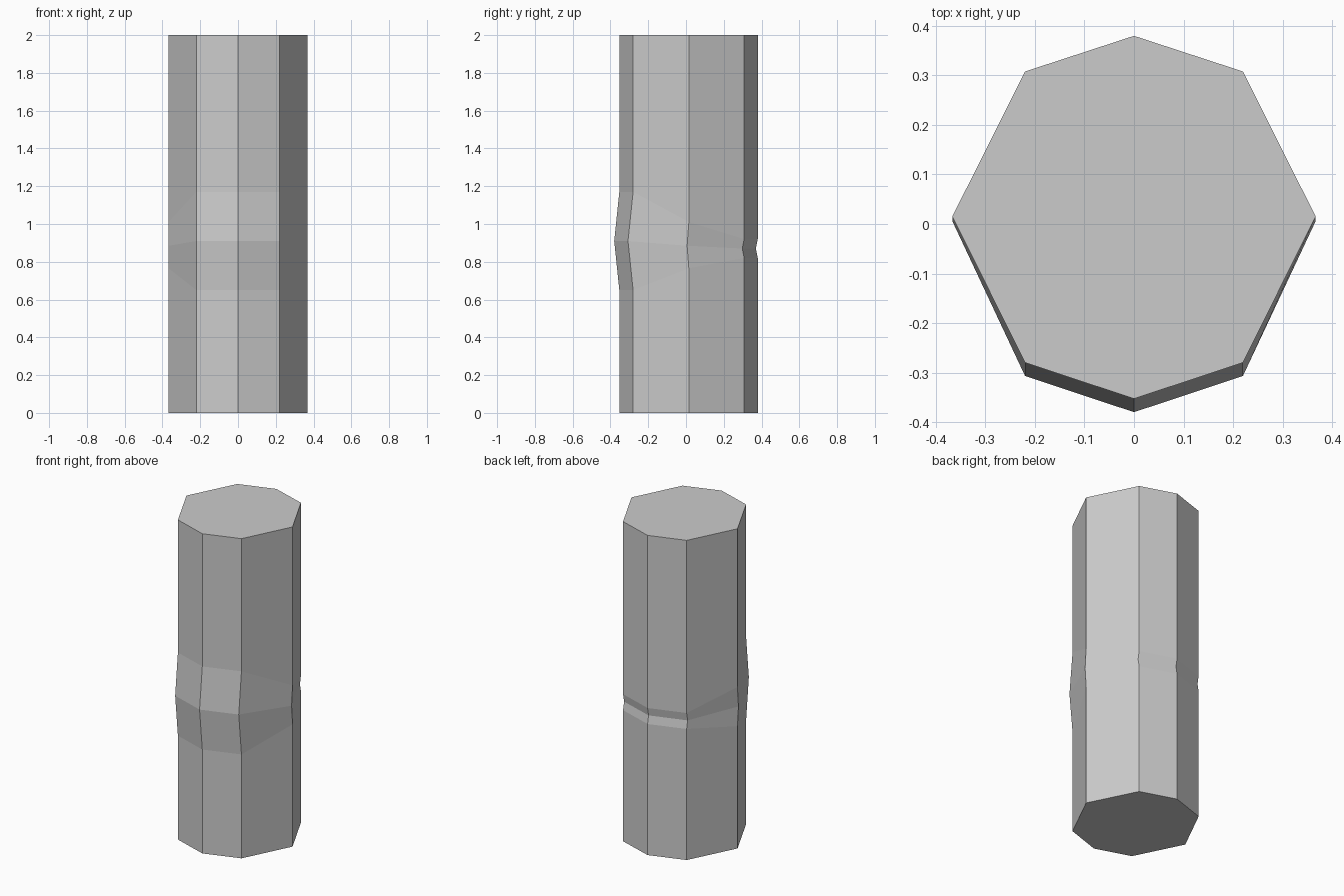
import bpy
import bmesh

cube = bpy.data.objects.get("Cube")
if cube:
    bpy.data.objects.remove(cube, do_unlink=True)

# Plain grey material
grey = bpy.data.materials.new("plain_grey")
grey.use_nodes = True
colour = (0.6, 0.6, 0.6, 1.0)
grey.diffuse_color = colour
grey.node_tree.nodes["Principled BSDF"].inputs["Base Color"].default_value = colour

# Corner groups, front to back: x, y, band bottom, crease, band top, crease shift in y
FRONT_TIP = (0.0, -0.353, 0.65, 0.91, 1.17, -0.027)
FRONT = (0.22, -0.28, 0.65, 0.91, 1.17, -0.027)
SIDE = (0.367, 0.015, 0.765, 0.885, 1.01, -0.009)
BACK = (0.22, 0.308, 0.82, 0.87, 0.92, -0.01)
BACK_TIP = (0.0, 0.38, 0.82, 0.87, 0.92, -0.01)


def mirrored(c):
    return (-c[0],) + c[1:]


# Octagonal outline, counter-clockwise seen from above
corners = [FRONT_TIP, FRONT, SIDE, BACK, BACK_TIP,
           mirrored(BACK), mirrored(SIDE), mirrored(FRONT)]

# Stack five rings: base, band bottom, crease, band top, top
bm = bmesh.new()
rings = []
for level in range(5):
    ring = []
    for x, y, low, mid, high, shift in corners:
        z = (0.0, low, mid, high, 2.0)[level]
        ring.append(bm.verts.new((x, y + (shift if level == 2 else 0.0), z)))
    rings.append(ring)

# Walls and end caps
count = len(corners)
for lower, upper in zip(rings, rings[1:]):
    for i in range(count):
        j = (i + 1) % count
        bm.faces.new((lower[i], lower[j], upper[j], upper[i]))
bm.faces.new(reversed(rings[0]))
bm.faces.new(rings[-1])
bmesh.ops.recalc_face_normals(bm, faces=bm.faces)

mesh = bpy.data.meshes.new("bent_column")
bm.to_mesh(mesh)
bm.free()
mesh.materials.append(grey)
column = bpy.data.objects.new("bent_column", mesh)
bpy.context.collection.objects.link(column)
